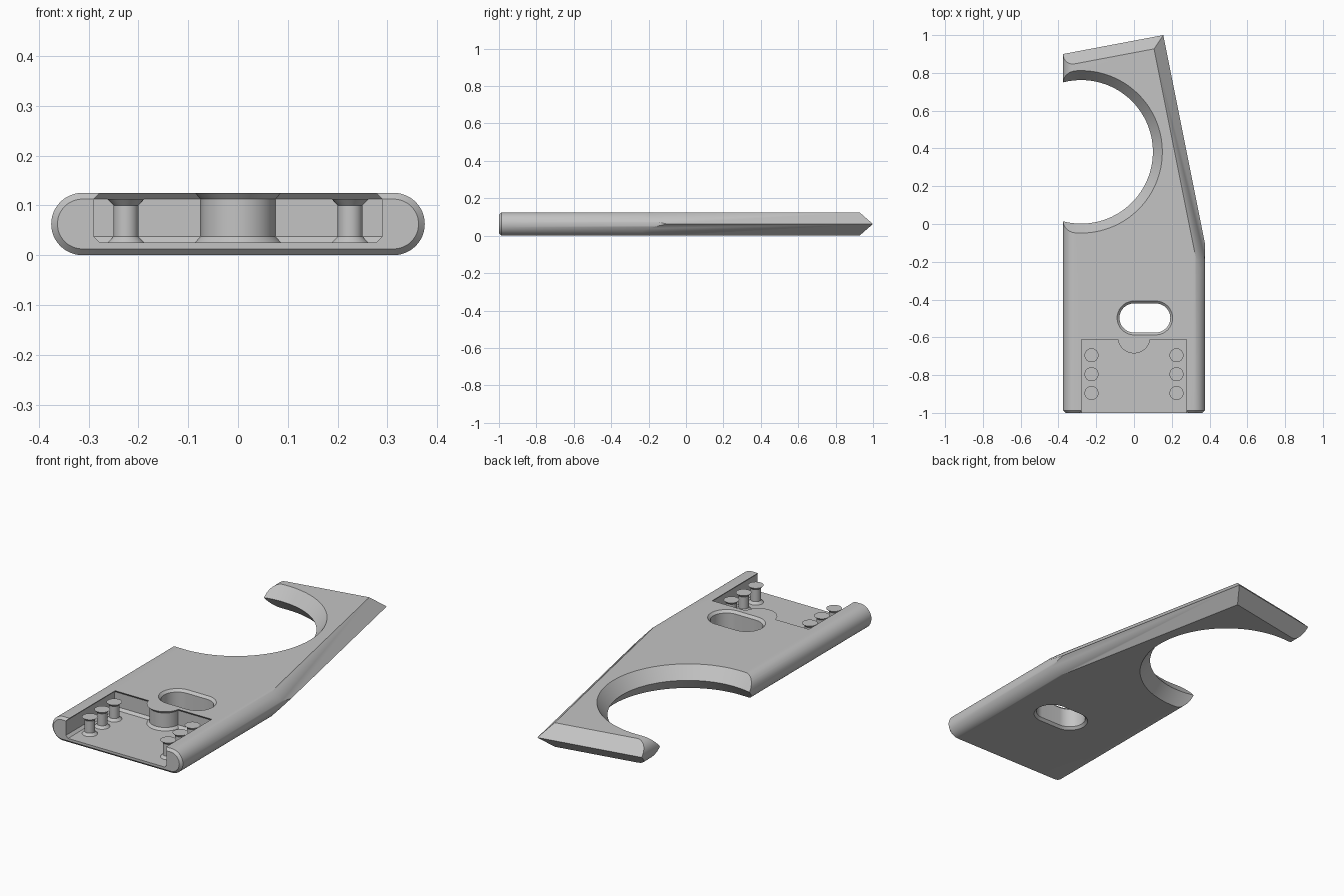
import bpy
import bmesh
from math import cos, sin, pi
from mathutils import Vector

cube = bpy.data.objects.get("Cube")
if cube:
    bpy.data.objects.remove(cube, do_unlink=True)

T = 0.125          # plate thickness
MID = T / 2
C = 0.0125         # small chamfer size

grey = bpy.data.materials.new("light grey")
grey.use_nodes = True
grey.diffuse_color = (0.55, 0.55, 0.55, 1)
grey.node_tree.nodes["Principled BSDF"].inputs["Base Color"].default_value = (0.55, 0.55, 0.55, 1)


def loft(name, rings, cuts=()):
    """Skin closed rings of equal length, cap both ends, then trim by planes."""
    bm = bmesh.new()
    loops = [[bm.verts.new(p) for p in ring] for ring in rings]
    n = len(loops[0])
    for a, b in zip(loops, loops[1:]):
        for i in range(n):
            j = (i + 1) % n
            bm.faces.new((a[i], a[j], b[j], b[i]))
    bm.faces.new(loops[0])
    bm.faces.new(loops[-1])
    for point, normal in cuts:
        geom = bm.verts[:] + bm.edges[:] + bm.faces[:]
        bmesh.ops.bisect_plane(bm, geom=geom, dist=1e-5, plane_co=point,
                               plane_no=normal, clear_outer=True)
        open_edges = [e for e in bm.edges if e.is_boundary]
        bmesh.ops.holes_fill(bm, edges=open_edges, sides=0)
    bmesh.ops.recalc_face_normals(bm, faces=bm.faces[:])
    mesh = bpy.data.meshes.new(name)
    bm.to_mesh(mesh)
    bm.free()
    mesh.materials.append(grey)
    ob = bpy.data.objects.new(name, mesh)
    bpy.context.collection.objects.link(ob)
    return ob


def stadium(half, r, segs=24):
    """Outline of a slot: two half circles of radius r, centres at +-half."""
    pts = []
    for side in (1, -1):
        for i in range(segs + 1):
            a = -pi / 2 + pi * i / segs
            pts.append((side * (half + r * cos(a)), side * r * sin(a)))
    return pts


def lathe(name, x, y, profile, segs=32):
    """Solid of revolution about a vertical axis from (radius, z) pairs."""
    angles = [2 * pi * i / segs for i in range(segs)]
    return loft(name, [[(x + r * cos(a), y + r * sin(a), z) for a in angles]
                       for r, z in profile])


def subtract(target, cutter):
    """Cut one solid from another and discard the cutter."""
    mod = target.modifiers.new("cut", "BOOLEAN")
    mod.operation = "DIFFERENCE"
    mod.solver = "EXACT"
    mod.object = cutter
    bpy.context.view_layer.objects.active = target
    bpy.ops.object.modifier_apply(modifier=mod.name)
    bpy.data.objects.remove(cutter, do_unlink=True)


# Plate: round-sided bar, front rim chamfered, right and back sides sharpened
edges = []
for point, nx, ny in (((0.375, -0.1, MID), 1.1, 0.22), ((0.155, 1.0, MID), -0.1, 0.53)):
    side = Vector((nx, ny, 0)).normalized()
    for s in (1, -1):
        edges.append((point, side + Vector((0, 0, s))))
rings = [[(x, y, MID + z) for x, z in stadium(0.375 - MID, r)]
         for y, r in ((-1, MID - C), (C - 1, MID), (1.2, MID))]
plate = loft("plate", rings, edges)

# Large round opening with a sharpened rim
subtract(plate, lathe("opening_cutter", -0.28, 0.382,
                      [(0.48, -MID), (0.38, MID), (0.48, T + MID)], 128))

# Front pocket, with the boss and pegs left standing in it
floor, lip = 0.025, T - C
rings = []
for z, d in ((floor, C), (floor + C, 0), (lip, 0), (T, C), (T + 0.02, C)):
    w, back = 0.29 - d, -0.6 - d
    rings.append([(-w, -1.1, z), (w, -1.1, z), (w, back, z), (-w, back, z)])
pocket = loft("pocket_cutter", rings)
subtract(pocket, lathe("boss", 0, -0.598,
                       [(0.087, 0.01), (0.087, floor), (0.075, floor + C),
                        (0.075, lip), (0.087, T), (0.087, T + 0.04)], 64))
for x in (-0.225, 0.225):
    for y in (-0.695, -0.795, -0.895):
        subtract(pocket, lathe("peg", x, y,
                               [(0.037, 0.01), (0.037, floor), (0.025, floor + C),
                                (0.025, lip - C), (0.037, lip)]))
subtract(plate, pocket)

# Through slot with chamfered rims
rings = [[(0.0575 + x, -0.4975 + y, z) for x, y in stadium(0.0575, r)]
         for z, r in ((-C, 0.102), (C, 0.077), (T - C, 0.077), (T + C, 0.102))]
subtract(plate, loft("slot_cutter", rings))

# Smooth shading on the round surfaces
bpy.ops.object.select_all(action="DESELECT")
plate.select_set(True)
bpy.context.view_layer.objects.active = plate
bpy.ops.object.shade_smooth_by_angle(angle=pi / 6)
